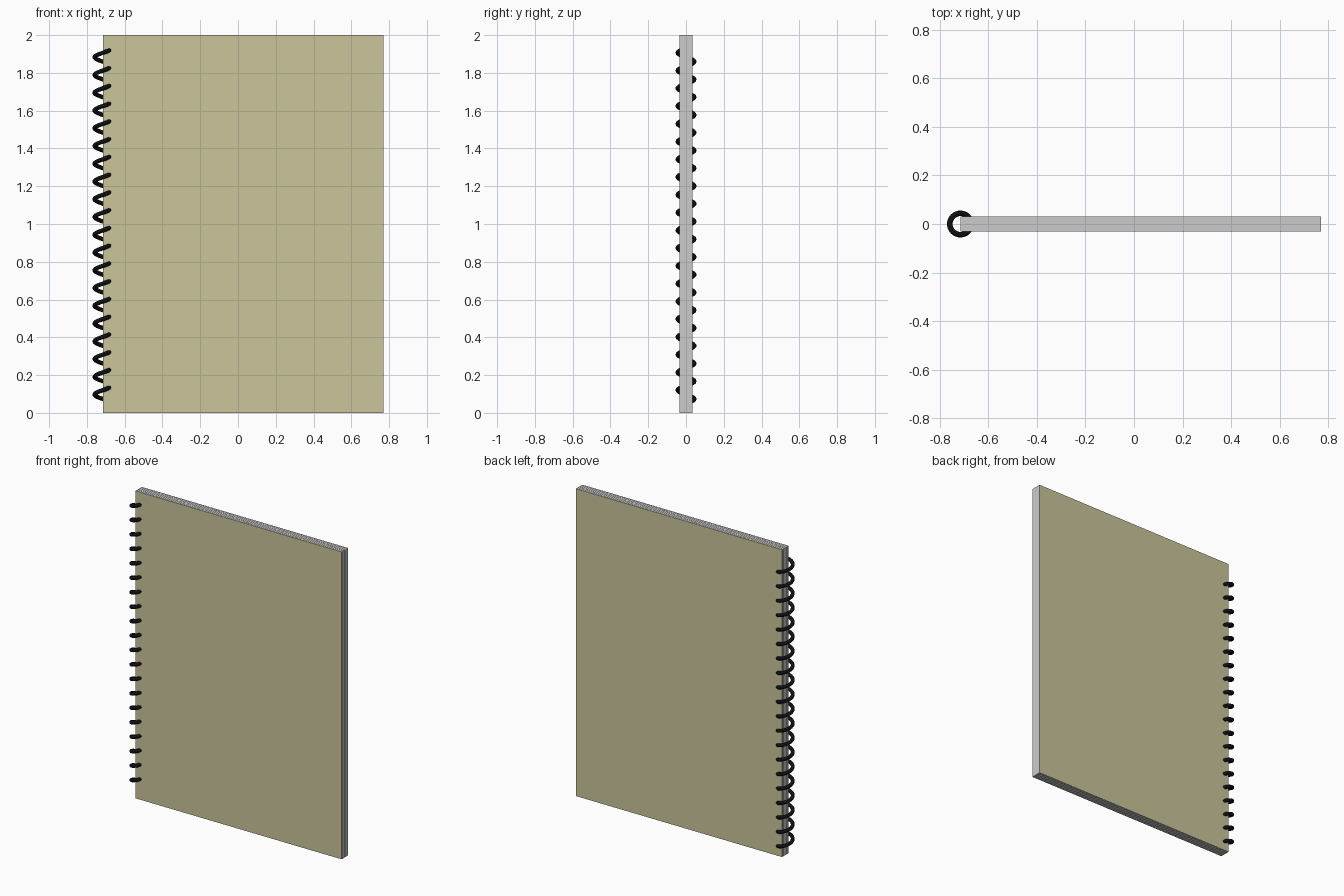
import bpy
from math import cos, sin, tau

if "Cube" in bpy.data.objects:
    bpy.data.objects.remove(bpy.data.objects["Cube"])

X0, X1, HEIGHT = -0.715, 0.77, 2.0     # spine edge, free edge, height
HALF = 0.034                           # half thickness of the book
SHEETS = 30


def material(name, color):
    m = bpy.data.materials.new(name)
    m.diffuse_color = (*color, 1)
    m.use_nodes = True
    m.node_tree.nodes["Principled BSDF"].inputs["Base Color"].default_value = m.diffuse_color
    return m


def sheet(name, y, thick, mat=None):
    bpy.ops.mesh.primitive_cube_add(size=1, location=((X0 + X1) / 2, y, HEIGHT / 2))
    ob = bpy.context.object
    ob.name = name
    ob.scale = (X1 - X0, thick, HEIGHT)
    bpy.ops.object.transform_apply(location=False, rotation=False, scale=True)
    if mat:
        ob.data.materials.append(mat)
    return ob


tan_card = material("tan_card", (0.60, 0.56, 0.33))
black_wire = material("black_wire", (0.005, 0.005, 0.006))

# Covers and the stack of thin pages share one even spacing
pitch = 2 * HALF / (SHEETS + 2)
thick = pitch * 0.9
sheet("front_cover", -HALF + pitch / 2, thick, tan_card)
sheet("back_cover", HALF - pitch / 2, thick, tan_card)
pages = sheet("pages", -HALF + 1.5 * pitch, thick)
arr = pages.modifiers.new("stack", 'ARRAY')
arr.count = SHEETS
arr.use_relative_offset = False
arr.use_constant_offset = True
arr.constant_offset_displace = (0, pitch, 0)

# Spiral binding: right-handed helix of 20 turns along the spine
TURNS, STEPS, R, WIRE = 20, 32, 0.044, 0.0115
Z_START, RISE = 0.05, 0.094
curve = bpy.data.curves.new("spiral_binding", 'CURVE')
curve.dimensions = '3D'
curve.bevel_depth = WIRE
curve.bevel_resolution = 3
curve.use_fill_caps = True
path = curve.splines.new('POLY')
n = TURNS * STEPS
path.points.add(n)
for i in range(n + 1):
    a = tau * i / STEPS
    path.points[i].co = (X0 + R * cos(a), R * sin(a), Z_START + RISE * i / STEPS, 1)
path.use_smooth = True
curve.materials.append(black_wire)
coil = bpy.data.objects.new("spiral_binding", curve)
bpy.context.collection.objects.link(coil)
